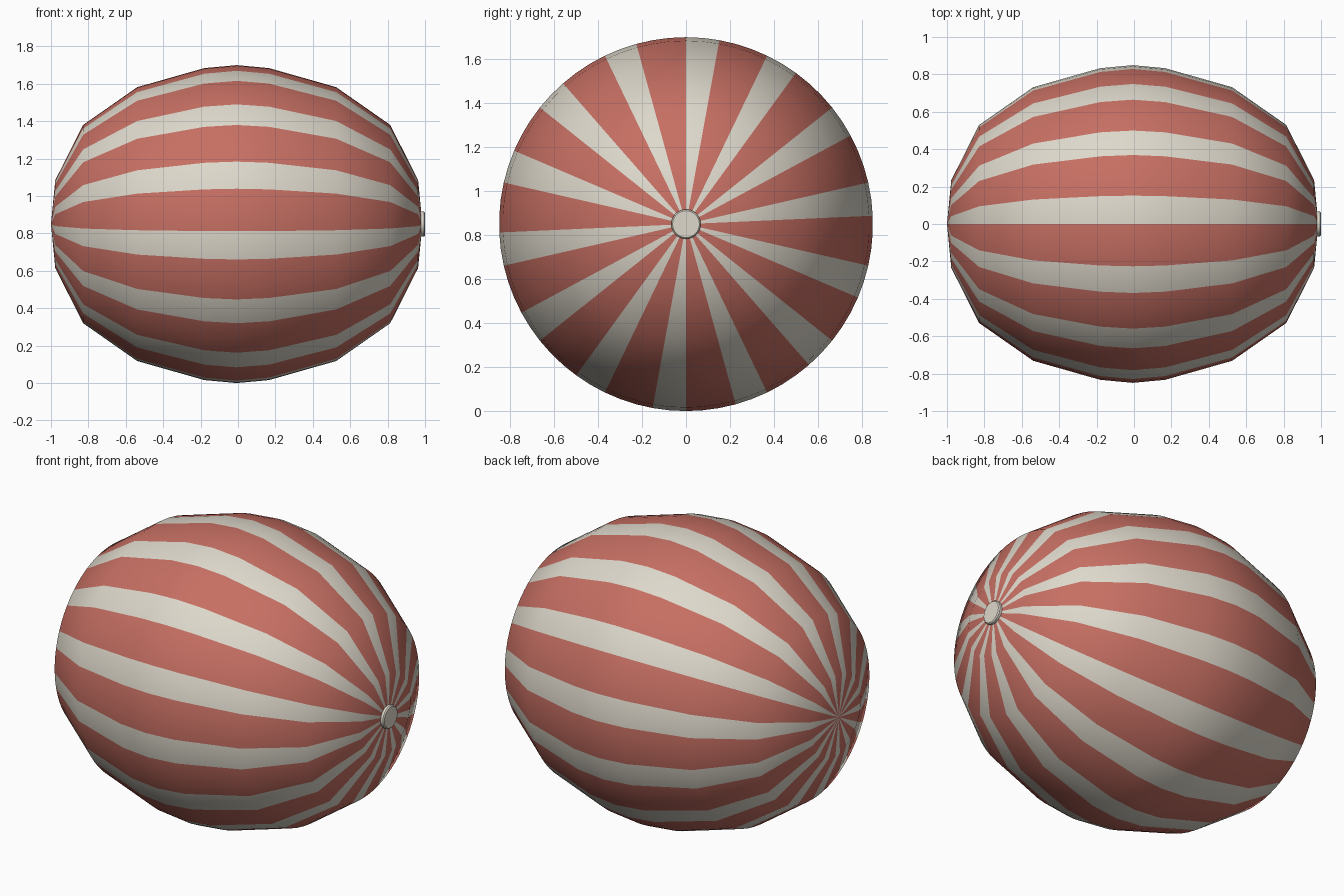
import bpy, bmesh, math
from mathutils import Vector

cube = bpy.data.objects.get("Cube")
if cube:
    bpy.data.objects.remove(cube, do_unlink=True)

CENTRE = Vector((-0.007, 0, 0.85))
STRIPES = 14          # pairs of red and cream panels
STEPS_PER_PAIR = 5    # two cream steps, three red steps


def material(name, colour):
    mat = bpy.data.materials.new(name)
    mat.use_nodes = True
    mat.diffuse_color = (*colour, 1)
    mat.node_tree.nodes["Principled BSDF"].inputs["Base Color"].default_value = (*colour, 1)
    return mat


red = material("faded red", (0.57, 0.16, 0.125))
cream = material("cream", (0.73, 0.69, 0.60))


def lathe(name, profile, steps, materials):
    """Spin (x, radius) points around the x axis."""
    bm = bmesh.new()
    verts = [bm.verts.new((x, 0, r)) for x, r in profile]
    edges = [bm.edges.new(pair) for pair in zip(verts, verts[1:])]
    bmesh.ops.spin(bm, geom=verts + edges, cent=(0, 0, 0), axis=(1, 0, 0),
                   angle=math.tau, steps=steps)
    bmesh.ops.remove_doubles(bm, verts=bm.verts, dist=0.0005)
    bmesh.ops.recalc_face_normals(bm, faces=bm.faces)
    mesh = bpy.data.meshes.new(name)
    bm.to_mesh(mesh)
    bm.free()
    for mat in materials:
        mesh.materials.append(mat)
    obj = bpy.data.objects.new(name, mesh)
    obj.location = CENTRE
    bpy.context.collection.objects.link(obj)
    bpy.ops.object.select_all(action="DESELECT")
    obj.select_set(True)
    bpy.context.view_layer.objects.active = obj
    bpy.ops.object.shade_smooth_by_angle(angle=math.radians(40))
    return obj


# Ball: half profile mirrored about its middle ring
half = [(0.173, 0.834), (0.532, 0.732), (0.821, 0.53), (0.97, 0.235), (0.993, 0)]
profile = [(-x, r) for x, r in reversed(half)] + [(0, 0.85)] + half
ball = lathe("striped_ball", profile, STRIPES * STEPS_PER_PAIR, [red, cream])

# Cream panels by angle around the axis, measured from the top
for face in ball.data.polygons:
    turn = math.atan2(face.center.y, face.center.z) / math.tau
    face.material_index = int((turn * STRIPES) % 1 < 2 / STEPS_PER_PAIR)

# End cap button with a softened rim
cap = [(0.975, 0), (0.975, 0.067), (1.001, 0.067), (1.007, 0.061), (1.007, 0)]
lathe("end_button", cap, 32, [cream])
